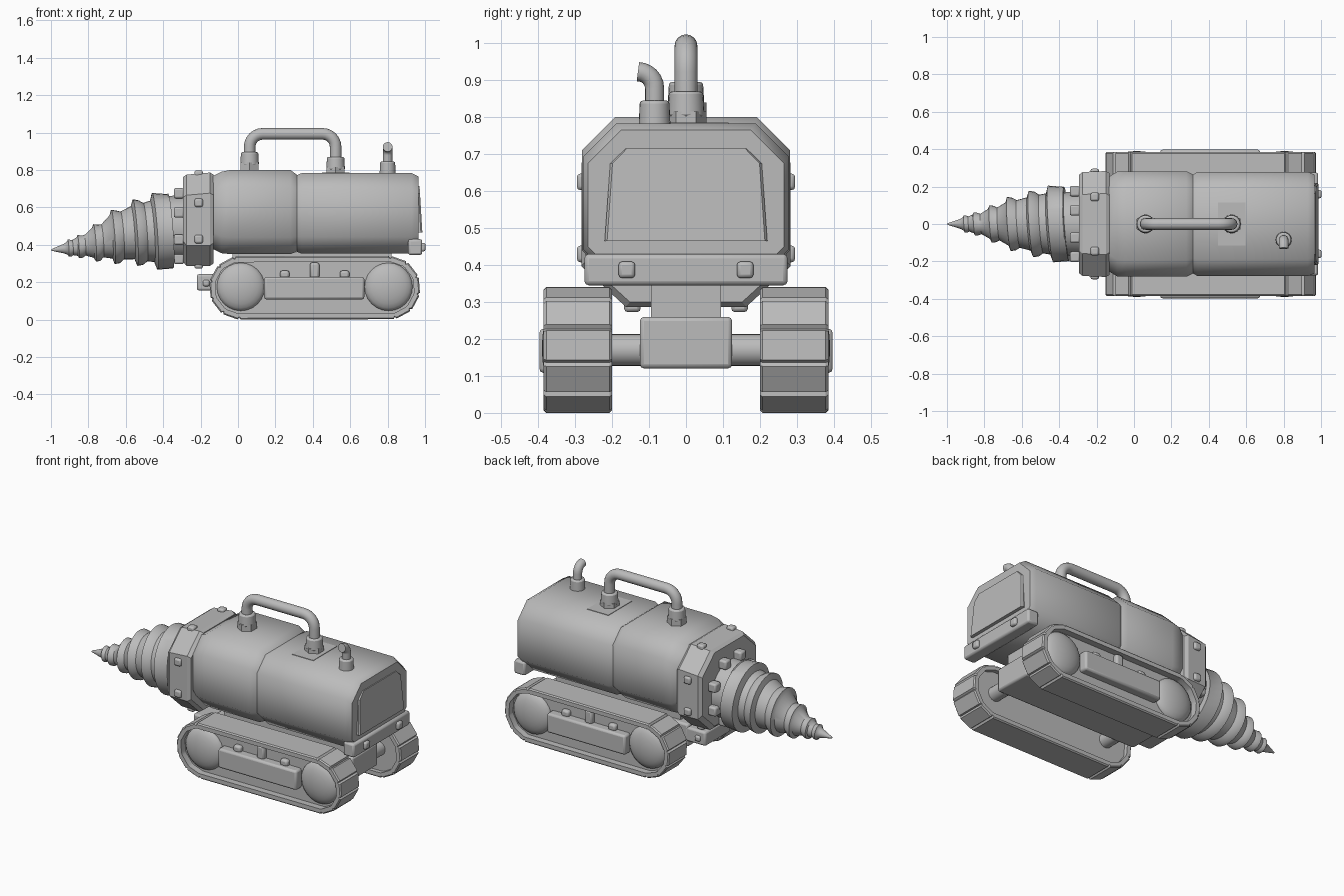
import bpy, bmesh, math
from mathutils import Matrix, Vector

cube = bpy.data.objects.get("Cube")
if cube:
    bpy.data.objects.remove(cube, do_unlink=True)

GREY = (0.5, 0.5, 0.5, 1)
grey = bpy.data.materials.new("plain grey")
grey.use_nodes = True
grey.diffuse_color = GREY
grey.node_tree.nodes["Principled BSDF"].inputs["Base Color"].default_value = GREY


def finish(name, bm, smooth=35, bevel=0.0):
    bmesh.ops.recalc_face_normals(bm, faces=bm.faces)
    mesh = bpy.data.meshes.new(name)
    bm.to_mesh(mesh)
    bm.free()
    mesh.materials.append(grey)
    obj = bpy.data.objects.new(name, mesh)
    bpy.context.collection.objects.link(obj)
    if bevel:
        mod = obj.modifiers.new("soft edges", 'BEVEL')
        mod.width, mod.segments = bevel, 2
    bpy.ops.object.select_all(action='DESELECT')
    obj.select_set(True)
    bpy.context.view_layer.objects.active = obj
    bpy.ops.object.shade_smooth_by_angle(angle=math.radians(smooth))
    return obj


def loft(name, rings, closed=False, smooth=35, bevel=0.0):
    """Skin a row of equal rings, capped unless closed into a loop."""
    bm = bmesh.new()
    rows = [[bm.verts.new(p) for p in ring] for ring in rings]
    n = len(rows[0])
    for a, b in zip(rows, rows[1:] + rows[:1] if closed else rows[1:]):
        for i in range(n):
            j = (i + 1) % n
            bm.faces.new((a[i], a[j], b[j], b[i]))
    if not closed:
        bm.faces.new(rows[0])
        bm.faces.new(rows[-1])
    return finish(name, bm, smooth, bevel)


def box(name, x, y, z, bevel=0.012):
    bm = bmesh.new()
    size = [b - a for a, b in (x, y, z)]
    mid = [(a + b) / 2 for a, b in (x, y, z)]
    bmesh.ops.create_cube(bm, size=1, matrix=Matrix.Translation(mid) @ Matrix.Diagonal((*size, 1)))
    return finish(name, bm, 35, bevel)


def bolt(name, x, y, z, size=0.045):
    h = size / 2
    return box(name, (x - h, x + h), (y - h, y + h), (z - h, z + h), 0.01)


def cylinder(name, centre, r1, r2, depth, axis='Z', sides=24, bevel=0.0):
    turn = {'Z': Matrix(), 'X': Matrix.Rotation(math.pi / 2, 4, 'Y'),
            'Y': Matrix.Rotation(-math.pi / 2, 4, 'X')}[axis]
    bm = bmesh.new()
    bmesh.ops.create_cone(bm, cap_ends=True, segments=sides, radius1=r1, radius2=r2,
                          depth=depth, matrix=Matrix.Translation(centre) @ turn)
    return finish(name, bm, 35, bevel)


def tube(name, path, normal, r, sides=16):
    pts, normal, rings = [Vector(p) for p in path], Vector(normal), []
    for i, p in enumerate(pts):
        along = (pts[min(i + 1, len(pts) - 1)] - pts[max(i - 1, 0)]).normalized()
        side = along.cross(normal)
        angles = [math.tau * k / sides for k in range(sides)]
        rings.append([p + r * (math.cos(a) * side + math.sin(a) * normal) for a in angles])
    return loft(name, rings)


def octagon(x, y, low, high, cy, cz):
    """Chamfered rectangle across the length of the machine."""
    half = [(y - cy, high), (y, high - cz), (y, low + cz), (y - cy, low)]
    return [(x, a, z) for a, z in half] + [(x, -a, z) for a, z in reversed(half)]


# Hull in two sections with a groove between them
loft("front_hull", [octagon(-.14, .25, .38, .765, .09, .09), octagon(-.09, .28, .355, .79, .09, .09),
                    octagon(-.04, .282, .35, .8, .09, .09), octagon(.28, .282, .35, .8, .09, .09),
                    octagon(.32, .262, .365, .77, .08, .08)], smooth=50)
loft("rear_hull", [octagon(.31, .262, .365, .77, .08, .08), octagon(.34, .278, .352, .783, .09, .09),
                   octagon(.93, .278, .352, .783, .09, .09), octagon(.965, .265, .36, .765, .09, .09)],
     smooth=50)

# Rear door plate, leaning slightly forward
door = [(.22, .465), (.205, .675), (.165, .715)]
door += [(-y, z) for y, z in reversed(door)]
loft("rear_door", [[(x - .06 * (z - .46), y * s, z) for y, z in door]
                   for x, s in ((.95, 1), (.978, 1), (.986, .97))])
box("rear_bumper", (.91, .985), (-.275, .275), (.345, .43))
for s in (1, -1):
    bolt("rear_bumper_bolt", .98, s * .16, .387)

# Front collar with its bolts
loft("front_collar", [octagon(-.295, .262, .31, .762, .12, .11), octagon(-.275, .278, .287, .775, .12, .11),
                      octagon(-.15, .283, .287, .786, .12, .11), octagon(-.13, .272, .3, .775, .12, .11)],
     smooth=25)
for s in (1, -1):
    for z in (.625, .43):
        bolt("collar_side_bolt", -.21, s * .273, z)
    bolt("collar_top_bolt", -.21, s * .145, .775)
    bolt("collar_bottom_bolt", -.21, s * .145, .295)
cylinder("drill_hub", (-.34, 0, .49), .17, .175, .12, 'X')
for k in range(8):
    a = math.radians(22.5 + 45 * k)
    bolt("hub_bolt", -.316, .19 * math.cos(a), .5 + .19 * math.sin(a), .055)

# Ridged drill: position, radius and height of each ridge, tapering to a point
ridges = [(-.405, .205, .472), (-.535, .178, .465), (-.655, .145, .442),
          (-.755, .1, .41), (-.845, .062, .39), (-.9, .046, .382)]
profile = [(-.36, .2, .475)]
for i, (x, r, z) in enumerate(ridges):
    w = .04 if i == 0 else .017 - .002 * i
    nx, nr, nz = ridges[i + 1] if i < 5 else (-.94, .03, .378)
    gap = x - nx
    valley = min(nr * .88, r * .8)
    profile += [(x + w, r * .97, z), (x - w, r, z), (x - w - .1 * gap, r * .8, z),
                (nx + .3 * gap, valley, (z + 2 * nz) / 3)]
profile += [(-.998, .004, .372)]


def drill_ring(x, r, z, sides=32):
    ring = []
    for k in range(sides):
        dy, dz = r * math.cos(math.tau * k / sides), r * math.sin(math.tau * k / sides)
        ring.append((x - .07 * (dy + dz), dy, z + dz))
    return ring


loft("drill", [drill_ring(*p) for p in profile], smooth=40)

# Tracks
AXLES = (.015, .805)
MID = .17


def track_outline(r, notch=0.0):
    """Long oval; each end is made of flat pads with small grooves."""
    pts = []
    for x, start in ((AXLES[1], -78), (AXLES[0], 102)):
        for k in range(6):
            for off, cut in ((-3, 0), (0, notch), (3, 0)):
                a = math.radians(start + 33 * k + off)
                pts.append((x + (r - cut) * math.cos(a), MID + (r - cut) * math.sin(a)))
    return pts


outer, inner, plate = track_outline(.17, .01), track_outline(.138), track_outline(.14)
for s in (1, -1):
    edge = track_outline(.163, .008)
    loft("track_belt", [[(x, s * y, z) for x, z in o] for o, y in
                        ((edge, .2), (outer, .207), (outer, .378), (edge, .385),
                         (inner, .385), (inner, .2))], closed=True, smooth=25)
    loft("track_frame", [[(x, s * y, z) for x, z in plate] for y in (.225, .345)])
    for x in AXLES:
        bm = bmesh.new()
        bmesh.ops.create_uvsphere(bm, u_segments=24, v_segments=12, radius=1, matrix=(
            Matrix.Translation((x, s * .34, .175)) @ Matrix.Diagonal((.13, .05, .13, 1))
            @ Matrix.Rotation(math.pi / 2, 4, 'X')))
        finish("wheel", bm, 60)
        cylinder("axle", (x, s * .17, MID), .043, .043, .14, 'Y')
    box("track_guard", (.14, .675), sorted((s * .33, s * .397)), (.108, .228))
    for x, top in ((.25, .262), (.41, .305), (.57, .262)):
        box("track_bracket", (x - .025, x + .025), sorted((s * .33, s * .372)), (.22, top))

# Chassis between the tracks
box("chassis", (-.1, .87), (-.125, .125), (.12, .26))
box("hull_mount", (-.03, .82), (-.095, .095), (.25, .36), 0)
box("front_hitch", (-.22, -.08), (-.125, .125), (.155, .243))
for s in (1, -1):
    bolt("hitch_bolt", -.17, s * .12, .195, .035)

# Arched pipe on the roof
LEFT, RIGHT, TOP, BEND = .062, .522, .993, .07
arch = [(LEFT, 0, .8)]
for cx, first in ((LEFT + BEND, 180), (RIGHT - BEND, 90)):
    for k in range(7):
        a = math.radians(first - 15 * k)
        arch.append((cx + BEND * math.cos(a), 0, TOP - BEND + BEND * math.sin(a)))
arch.append((RIGHT, 0, .78))
tube("roof_pipe", arch, (0, 1, 0), .031)
for x, z in ((LEFT, .8), (RIGHT, .775)):
    cylinder("pipe_nut", (x, 0, z + .015), .055, .055, .05, sides=6)
    cylinder("pipe_sleeve", (x, 0, z + .06), .05, .046, .07, bevel=.008)
box("roof_plate", (.45, .595), (-.115, .115), (.776, .786), 0)

# Exhaust with its mouth turned aside
EX, EY = .8, -.085
cylinder("exhaust_base", (EX, EY, .81), .043, .04, .07, bevel=.008)
bent = [(EX, EY, .8)]
for k in range(7):
    a = math.radians(15 * k)
    bent.append((EX, EY - .045 + .045 * math.cos(a), .878 + .045 * math.sin(a)))
tube("exhaust_pipe", bent, (1, 0, 0), .026)
